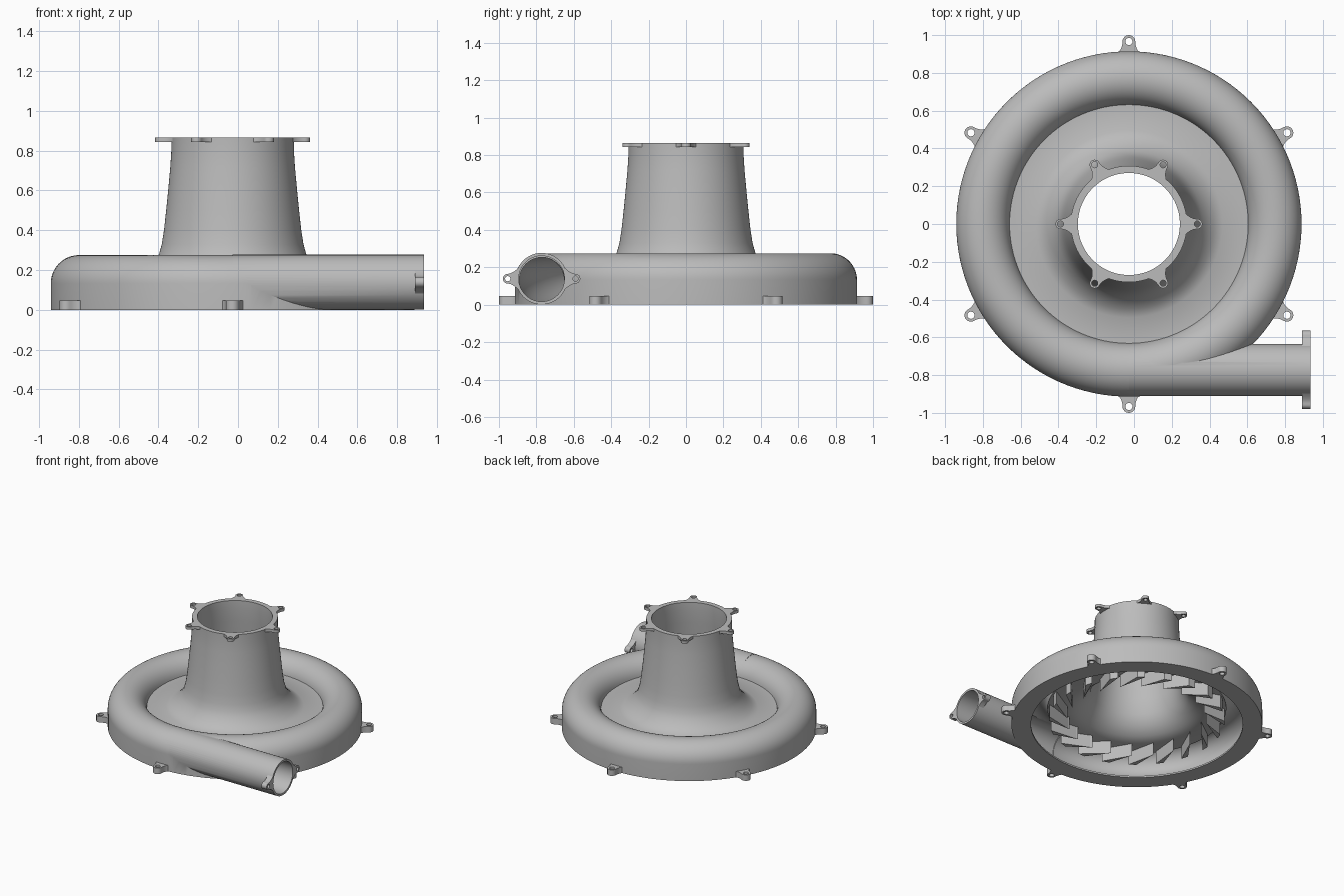
import bpy, bmesh
from math import sin, cos, pi, radians
from mathutils import Matrix, Vector

cube = bpy.data.objects.get("Cube")
if cube:
    bpy.data.objects.remove(cube, do_unlink=True)

CX = -0.027                 # axis of the round housing
RING, RING_Z = 0.772, 0.133  # centre line of the scroll
TUBE_Z = 0.139

metal = bpy.data.materials.new("matte_grey_metal")
metal.use_nodes = True
GREY = (0.5, 0.5, 0.5, 1)
metal.diffuse_color = GREY
metal.node_tree.nodes["Principled BSDF"].inputs["Base Color"].default_value = GREY


def add_object(name, mesh):
    obj = bpy.data.objects.new(name, mesh)
    bpy.context.collection.objects.link(obj)
    mesh.materials.clear()
    mesh.materials.append(metal)
    return obj


def from_bmesh(name, bm):
    bmesh.ops.recalc_face_normals(bm, faces=bm.faces)
    mesh = bpy.data.meshes.new(name)
    bm.to_mesh(mesh)
    bm.free()
    return add_object(name, mesh)


def activate(obj):
    bpy.ops.object.select_all(action='DESELECT')
    obj.select_set(True)
    bpy.context.view_layer.objects.active = obj


def smooth(obj, angle=30):
    activate(obj)
    bpy.ops.object.shade_smooth_by_angle(angle=radians(angle))


def arc(radius, start, end, steps):
    """Points of the scroll cross-section, angles in degrees."""
    angles = [radians(start + (end - start) * i / steps) for i in range(steps + 1)]
    return [(RING + radius * cos(a), RING_Z + radius * sin(a)) for a in angles]


def revolve(name, profile, steps=120):
    bm = bmesh.new()
    verts = [bm.verts.new((r, 0, z)) for r, z in profile]
    edges = [bm.edges.new(pair) for pair in zip(verts, verts[1:])]
    bmesh.ops.spin(bm, geom=verts + edges, cent=(0, 0, 0), axis=(0, 0, 1),
                   angle=2 * pi, steps=steps)
    bmesh.ops.remove_doubles(bm, verts=bm.verts, dist=0.0001)
    bmesh.ops.translate(bm, verts=bm.verts, vec=(CX, 0, 0))
    return from_bmesh(name, bm)


def tube_solid(name, radius, x0, x1):
    bm = bmesh.new()
    place = (Matrix.Translation(((x0 + x1) / 2, -RING, TUBE_Z))
             @ Matrix.Rotation(pi / 2, 4, 'Y'))
    bmesh.ops.create_cone(bm, cap_ends=True, segments=64, radius1=radius,
                          radius2=radius, depth=x1 - x0, matrix=place)
    return from_bmesh(name, bm)


def combine(obj, other, operation):
    mod = obj.modifiers.new(operation, 'BOOLEAN')
    mod.operation, mod.object, mod.solver = operation, other, 'EXACT'
    activate(obj)
    bpy.ops.object.modifier_apply(modifier=mod.name)
    bpy.data.objects.remove(other, do_unlink=True)


# Housing: outer skin of scroll, recessed plate and flared intake
outer = [(0, 0), (RING + 0.142, 0)] + arc(0.142, 0, 171, 28)
outer += [(0.495, 0.155), (0.45, 0.178), (0.415, 0.21), (0.388, 0.245),
          (0.37, 0.28), (0.356, 0.33), (0.345, 0.4), (0.334, 0.5),
          (0.324, 0.6), (0.313, 0.72), (0.308, 0.8), (0.308, 0.865), (0, 0.865)]
housing = revolve("blower_housing", outer)
combine(housing, tube_solid("outlet_tube", 0.138, CX, 0.935), 'UNION')

# Hollow: scroll channel open below, and the bore of the intake
inner = [(0, -0.1), (RING, -0.1)] + arc(0.12, -90, 180, 40)
inner += [(0.5, 0.132), (0.44, 0.155), (0.38, 0.205), (0.335, 0.28),
          (0.313, 0.4), (0.295, 0.55), (0.28, 0.7), (0.27, 0.8),
          (0.27, 0.95), (0, 0.95)]
combine(housing, revolve("channel_cutter", inner), 'DIFFERENCE')
combine(housing, tube_solid("bore_cutter", 0.122, 0.02, 1.1), 'DIFFERENCE')
smooth(housing)


def tab_mesh(name, base, spread, reach, end, hole, thick):
    """Filleted lug with a screw hole, pointing along +x."""
    side = []
    p0 = Vector((base * cos(spread), base * sin(spread)))
    p1 = Vector((base + 0.35 * (reach - base), end))
    p2 = Vector((reach, end))
    for i in range(9):
        t = i / 8
        side.append(p0 * (1 - t) ** 2 + p1 * 2 * t * (1 - t) + p2 * t * t)
    tip = [Vector((reach + end * sin(a), end * cos(a)))
           for a in (pi * i / 12 for i in range(1, 12))]
    back = [Vector((p.x, -p.y)) for p in reversed(side)]
    root = [Vector((base * cos(a), base * sin(a)))
            for a in (spread * (i / 5 - 1) for i in range(1, 10))]
    ring = [Vector((reach + hole * cos(a), hole * sin(a)))
            for a in (2 * pi * i / 20 for i in range(20))]
    curve = bpy.data.curves.new(name, 'CURVE')
    curve.dimensions, curve.fill_mode = '2D', 'BOTH'
    curve.extrude = thick / 2
    for loop in (side + tip + back + root, ring):
        spline = curve.splines.new('POLY')
        spline.points.add(len(loop) - 1)
        for point, p in zip(spline.points, loop):
            point.co = (p.x, p.y, 0, 1)
        spline.use_cyclic_u = True
    temp = bpy.data.objects.new(name, curve)
    bpy.context.collection.objects.link(temp)
    graph = bpy.context.evaluated_depsgraph_get()
    mesh = bpy.data.meshes.new_from_object(temp.evaluated_get(graph))
    bpy.data.objects.remove(temp, do_unlink=True)
    return mesh


def place_tabs(name, mesh, matrices):
    for i, matrix in enumerate(matrices):
        tab = add_object(f"{name}_{i + 1}", mesh)
        tab.matrix_world = matrix
    smooth(tab)


def around(z, first):
    return [Matrix.Translation((CX, 0, z)) @ Matrix.Rotation(radians(first + 60 * i), 4, 'Z')
            for i in range(6)]


# Mounting lugs round the base, the intake rim and the outlet
place_tabs("base_lug", tab_mesh("base_lug", 0.9, 0.075, 0.966, 0.034, 0.019, 0.047),
           around(0.0235, 30))
place_tabs("intake_lug", tab_mesh("intake_lug", 0.29, 0.3, 0.362, 0.027, 0.016, 0.022),
           around(0.854, 0))
place_tabs("outlet_lug", tab_mesh("outlet_lug", 0.13, 0.8, 0.181, 0.026, 0.014, 0.045),
           [Matrix.Translation((0.9125, -RING, TUBE_Z)) @ Matrix.Rotation(pi / 2, 4, 'Y')
            @ Matrix.Rotation(a, 4, 'Z') for a in (pi / 2, -pi / 2)])

# Swept wedge vanes under the recessed plate
VANES = 20
bm = bmesh.new()
for i in range(VANES):
    turn = 2 * pi * i / VANES
    corners = [(0.505, 0), (0.64, 0.25), (0.64, 0.34), (0.515, 0.03)]
    face = bm.faces.new([bm.verts.new((CX + r * cos(turn + a), r * sin(turn + a), 0.03))
                         for r, a in corners])
    top = bmesh.ops.extrude_face_region(bm, geom=[face])["geom"]
    bmesh.ops.translate(bm, vec=(0, 0, 0.108),
                        verts=[v for v in top if isinstance(v, bmesh.types.BMVert)])
from_bmesh("diffuser_vanes", bm)
